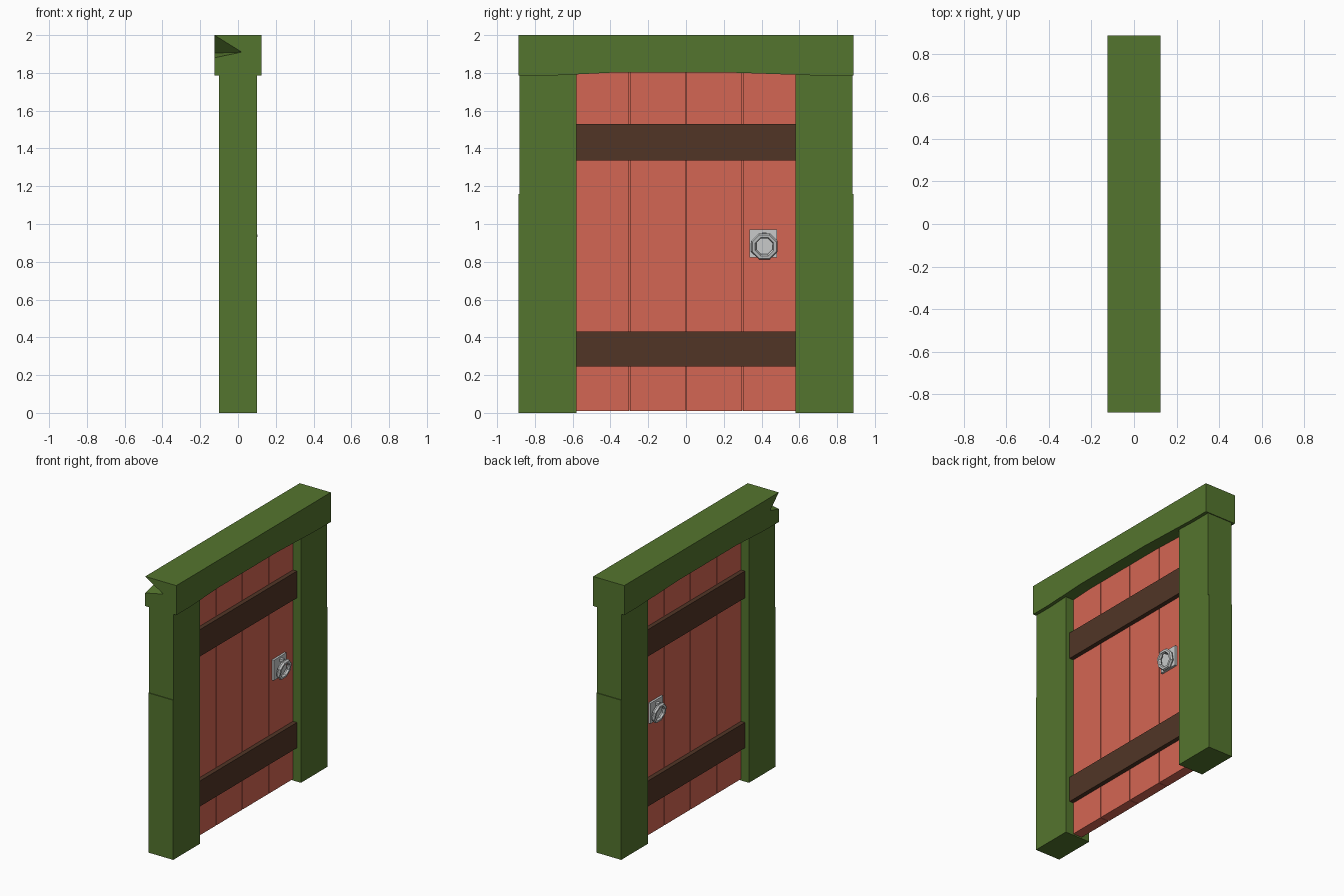
import bpy, bmesh, math
from mathutils import Matrix, Vector

if "Cube" in bpy.data.objects:
    bpy.data.objects.remove(bpy.data.objects["Cube"])


def mat(name, rgb):
    m = bpy.data.materials.new(name)
    lin = [(c / 255 / 12.92) if c < 11 else ((c / 255 + 0.055) / 1.055) ** 2.4 for c in rgb]
    m.diffuse_color = (*lin, 1)
    m.use_nodes = True
    m.node_tree.nodes["Principled BSDF"].inputs["Base Color"].default_value = m.diffuse_color
    return m


GREEN = mat("green_frame", (84, 117, 46))
RED = mat("red_planks", (212, 102, 83))
BROWN = mat("dark_brown_straps", (81, 53, 38))
METAL = mat("pale_metal", (200, 202, 202))


def finish(name, bm, material):
    bmesh.ops.recalc_face_normals(bm, faces=bm.faces)
    me = bpy.data.meshes.new(name)
    bm.to_mesh(me)
    bm.free()
    me.materials.append(material)
    ob = bpy.data.objects.new(name, me)
    bpy.context.collection.objects.link(ob)
    return ob


def box(name, lo, hi, material):
    bm = bmesh.new()
    bmesh.ops.create_cube(bm, size=1)
    for v in bm.verts:
        v.co = Vector([lo[i] if v.co[i] < 0 else hi[i] for i in range(3)])
    return finish(name, bm, material)


# posts, with a slight outward step low on the outer side
POST = [(0.58, 0), (0.887, 0), (0.887, 1.16), (0.881, 1.16), (0.881, 1.795), (0.58, 1.795)]
for side, label in ((-1, "left"), (1, "right")):
    bm = bmesh.new()
    ends = [[bm.verts.new((x, side * y, z)) for y, z in POST] for x in (-0.1, 0.1)]
    n = len(POST)
    for e in ends:
        bm.faces.new(e)
    for i in range(n):
        j = (i + 1) % n
        bm.faces.new((ends[0][i], ends[0][j], ends[1][j], ends[1][i]))
    finish(label + "_post", bm, GREEN)

# lintel: gently arched underside, chipped at one end corner
Y0, Y1, X = -0.887, 0.887, 0.125
UNDER = [(Y0, 1.785), (-0.73, 1.785), (-0.4, 1.801), (0.26, 1.801), (0.73, 1.785), (Y1, 1.785)]
bm = bmesh.new()
back = [bm.verts.new((-X, y, z)) for y, z in UNDER]
front = [bm.verts.new((X, y, z)) for y, z in UNDER]
top = [bm.verts.new(p) for p in ((-X, Y0, 2), (X, Y0, 2), (X, Y1, 2), (-X, Y1, 2))]
chip_low = bm.verts.new((-X, Y0, 1.88))
chip_side = bm.verts.new((0.02, Y0, 1.91))
chip_in = bm.verts.new((-X, Y0 + 0.1, 1.905))
bm.faces.new(top)
bm.faces.new(front + [top[2], top[1]])
bm.faces.new(back + [top[3], top[0], chip_in, chip_low])
bm.faces.new([back[0], front[0], top[1], top[0], chip_side, chip_low])
bm.faces.new([back[-1], front[-1], top[2], top[3]])
bm.faces.new([top[0], chip_side, chip_in])
bm.faces.new([chip_low, chip_side, chip_in])
for i in range(len(UNDER) - 1):
    bm.faces.new((back[i], back[i + 1], front[i + 1], front[i]))
finish("lintel", bm, GREEN)

# door: four planks with thin grooves over a core
edges = [-0.59, -0.3, 0, 0.3, 0.59]
for i in range(4):
    box(f"plank_{i + 1}", (-0.036, edges[i] + 0.003, 0.01), (0.036, edges[i + 1] - 0.003, 1.83), RED)
box("door_core", (-0.026, -0.585, 0.012), (0.026, 0.585, 1.82), RED)

# cross straps on both faces
for label, z0, z1 in (("lower", 0.245, 0.43), ("upper", 1.335, 1.53)):
    box(label + "_strap", (-0.068, -0.585, z0), (0.068, 0.585, z1), BROWN)

# ring pulls: plate, staple and hanging ring on both faces
for side, label, reach in ((1, "front", 0.104), (-1, "back", 0.098)):
    xs = sorted((side * 0.03, side * 0.052))
    box(label + "_pull_plate", (xs[0], 0.337, 0.822), (xs[1], 0.483, 0.97), METAL)
    xs = sorted((side * 0.05, side * 0.078))
    box(label + "_pull_staple", (xs[0], 0.403, 0.935), (xs[1], 0.427, 0.955), METAL)
    bm = bmesh.new()
    N, M, R, r = 8, 6, 0.061, 0.015
    rings = []
    for i in range(N):
        a = 2 * math.pi * (i + 0.5) / N
        rings.append([])
        for k in range(M):
            b = 2 * math.pi * k / M
            rad = R + r * math.cos(b)
            rings[-1].append(bm.verts.new((r * math.sin(b), rad * math.cos(a), rad * math.sin(a))))
    for i in range(N):
        p, q = rings[i], rings[(i + 1) % N]
        for k in range(M):
            bm.faces.new((p[k], p[(k + 1) % M], q[(k + 1) % M], q[k]))
    # swing the bottom of the ring away from the door
    bm.transform(Matrix.Rotation(side * math.radians(11), 4, 'Y'))
    far = max(side * v.co.x for v in bm.verts)
    bm.transform(Matrix.Translation((side * (reach - far), 0.415, 0.882)))
    finish(label + "_pull_ring", bm, METAL)
